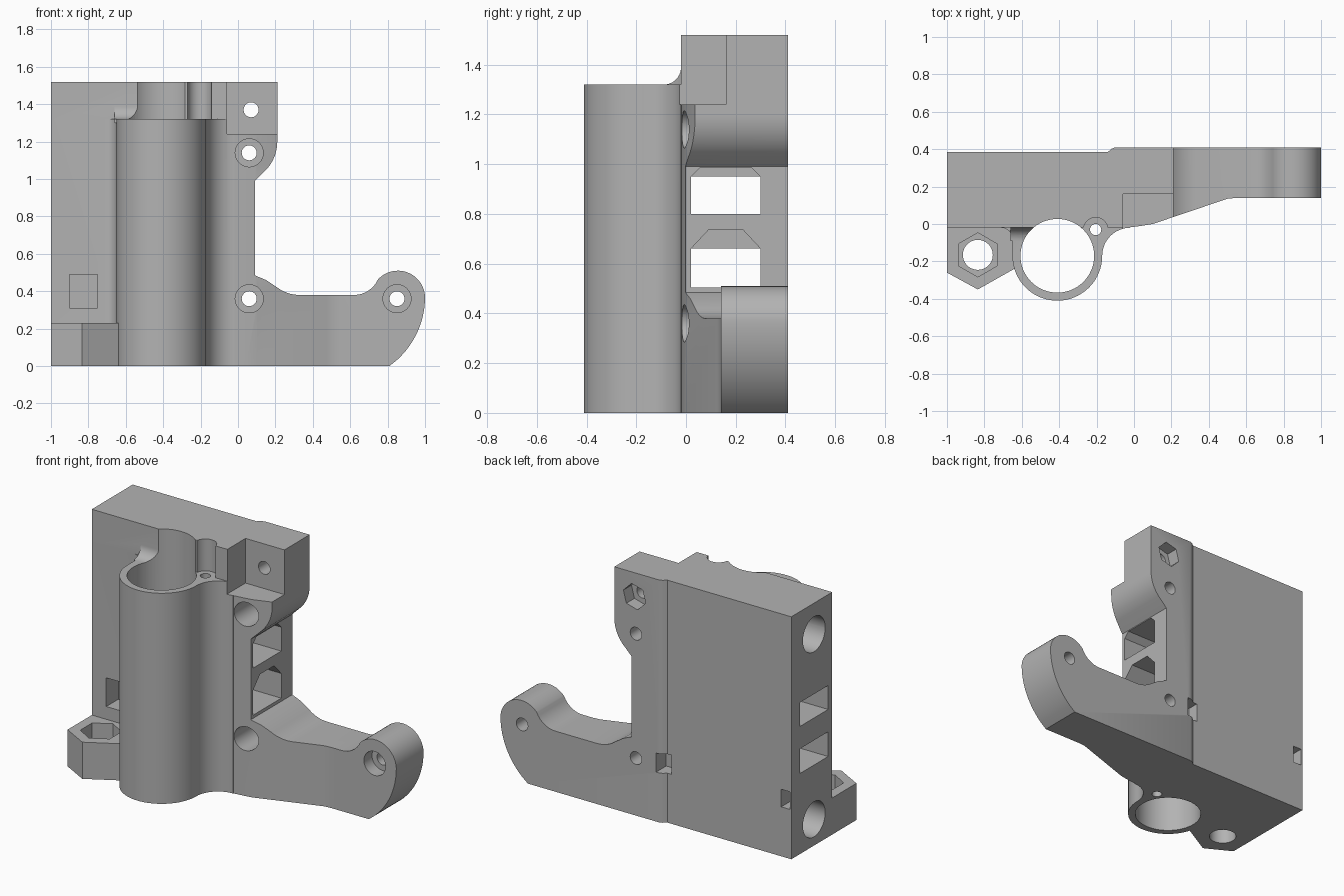
import bpy
import bmesh
from math import sin, cos, radians, pi
from mathutils import Vector

old = bpy.data.objects.get("Cube")
if old:
    bpy.data.objects.remove(old, do_unlink=True)

grey = bpy.data.materials.new("plain_grey")
grey.use_nodes = True
grey.diffuse_color = (0.45, 0.45, 0.45, 1)
grey.node_tree.nodes["Principled BSDF"].inputs["Base Color"].default_value = (0.45, 0.45, 0.45, 1)


def arc(cx, cy, r, a0, a1, n=12):
    """Points along an arc, angles in degrees."""
    steps = [radians(a0 + (a1 - a0) * i / n) for i in range(n + 1)]
    return [(cx + r * cos(a), cy + r * sin(a)) for a in steps]


def circle(cx, cy, r, n=48, turn=0):
    return arc(cx, cy, r, turn, turn + 360, n)[:-1]


def rect(a0, a1, b0, b1):
    return [(a0, b0), (a1, b0), (a1, b1), (a0, b1)]


def prism(name, points, axis, lo, hi):
    """Extrude a flat outline along an axis from lo to hi."""
    place = {"x": lambda a, b, t: (t, a, b),
             "y": lambda a, b, t: (a, t, b),
             "z": lambda a, b, t: (a, b, t)}[axis]
    bm = bmesh.new()
    face = bm.faces.new([bm.verts.new(place(a, b, lo)) for a, b in points])
    new = bmesh.ops.extrude_face_region(bm, geom=[face])["geom"]
    shift = Vector(place(0, 0, hi - lo))
    bmesh.ops.translate(bm, vec=shift, verts=[v for v in new if isinstance(v, bmesh.types.BMVert)])
    bmesh.ops.remove_doubles(bm, verts=bm.verts, dist=1e-5)
    bmesh.ops.recalc_face_normals(bm, faces=bm.faces)
    mesh = bpy.data.meshes.new(name)
    bm.to_mesh(mesh)
    bm.free()
    mesh.materials.append(grey)
    obj = bpy.data.objects.new(name, mesh)
    bpy.context.collection.objects.link(obj)
    return obj


def combine(target, other, operation):
    """Apply one boolean and discard the helper."""
    mod = target.modifiers.new("combine", "BOOLEAN")
    mod.operation = operation
    mod.solver = "EXACT"
    mod.object = other
    bpy.context.view_layer.objects.active = target
    bpy.ops.object.modifier_apply(modifier=mod.name)
    bpy.data.objects.remove(other, do_unlink=True)


# Main block with the side arm: front outline intersected with plan outline
outline = [(-1, 0), (0.81, 0)]
outline += arc(0.545, 0.37, 0.455, -48, 0)
outline += arc(0.855, 0.365, 0.145, 8, 135, 16)
outline += arc(0.62, 0.52, 0.14, -25, -90, 8)
outline += arc(0.33, 0.58, 0.2, -90, -128, 8)
outline += [(0.15, 0.46), (0.09, 0.485), (0.09, 0.99)]
outline += arc(-0.01, 1.2, 0.22, -43, 0)
outline += [(0.21, 1.52), (-1, 1.52)]
body = prism("bracket_body", outline, "y", -0.1, 0.5)

plan = [(-1, -0.02), (-0.04, -0.02), (0.04, -0.01), (0.1, 0), (0.47, 0.125),
        (0.5, 0.135), (0.55, 0.14), (1.1, 0.14), (1.1, 0.41), (-0.1, 0.41),
        (-0.12, 0.402), (-0.14, 0.385), (-1, 0.385)]
combine(body, prism("plan", plan, "z", -0.1, 1.7), "INTERSECT")

# Bearing sleeve blended into the block
sleeve = [(-0.02, 0.005)] + arc(-0.02, -0.17, 0.15, 90, 180)
sleeve += arc(-0.41, -0.17, 0.24, 0, -180, 40)[1:]
sleeve += arc(-0.71, -0.08, 0.06, 0, 90, 8) + [(-0.71, 0.005)]
combine(body, prism("sleeve", sleeve, "z", 0, 1.32), "UNION")

# Fillet above the sleeve web
fillet = [(0, 1.3), (-0.09, 1.3)] + arc(-0.09, 1.39, 0.07, -90, 0, 10) + [(0, 1.39)]
combine(body, prism("top_fillet", fillet, "x", -0.66, -0.4), "UNION")

# Nut housing at the foot
housing = [(-1, 0.005), (-1, -0.26), (-0.835, -0.35), (-0.64, -0.24), (-0.64, 0.005)]
combine(body, prism("nut_housing", housing, "z", 0, 0.23), "UNION")

# Vertical bores: bearing, nut housing and the small pilot beside the sleeve
cuts = [
    (circle(-0.41, -0.17, 0.197, 64), "z", -0.1, 1.7),
    (circle(-0.835, -0.165, 0.08), "z", -0.1, 0.4),
    (circle(-0.835, -0.165, 0.118, 6, 30), "z", 0.1, 0.3),
    (circle(-0.205, -0.03, 0.03, 24), "z", -0.1, 1.6),
    (circle(-0.205, -0.03, 0.065, 32), "z", 1.32, 1.7),
    # Corner step at the top
    (rect(-0.06, 0.4, 1.24, 1.7), "y", -0.15, 0.16),
    # Nut slot on the front, and slots on the back
    (rect(-0.9, -0.75, 0.31, 0.49), "y", -0.1, 0.1),
    (rect(-0.99, -0.93, 0.31, 0.42), "y", 0.3, 0.6),
    (rect(-0.17, -0.08, 0.31, 0.43), "y", 0.31, 0.6),
    # Top corner screw with nut trap behind
    (circle(0.07, 1.37, 0.04, 32), "y", -0.2, 0.6),
    (circle(0.07, 1.37, 0.08, 6, 15), "y", 0.33, 0.6),
    # Belt windows, with chamfered roofs toward the arm side
    (rect(0.02, 0.3, 0.505, 0.66), "x", -1.2, 0.3),
    (rect(0.02, 0.3, 0.8, 0.95), "x", -1.2, 0.15),
    ([(0.02, 0.6), (0.3, 0.6), (0.3, 0.66), (0.23, 0.735), (0.09, 0.735), (0.02, 0.66)],
     "x", -0.3, 0.2),
    ([(0.02, 0.9), (0.3, 0.9), (0.3, 0.95), (0.265, 0.985), (0.055, 0.985), (0.02, 0.95)],
     "x", -0.3, 0.15),
]
# Counterbored screw holes
for x, z in ((0.06, 1.14), (0.06, 0.36), (0.85, 0.36)):
    cuts.append((circle(x, z, 0.04, 32), "y", -0.2, 0.6))
    cuts.append((circle(x, z, 0.075, 40), "y", -0.2, 0.22))
# Blind rod sockets
for z in (0.165, 1.325):
    cuts.append((circle(0.16, z, 0.11), "x", -1.2, -0.1))

for points, axis, lo, hi in cuts:
    combine(body, prism("cutter", points, axis, lo, hi), "DIFFERENCE")

# Smooth curved walls, sharp edges
bpy.ops.object.select_all(action="DESELECT")
body.select_set(True)
bpy.context.view_layer.objects.active = body
bpy.ops.object.shade_smooth_by_angle(angle=radians(25))
